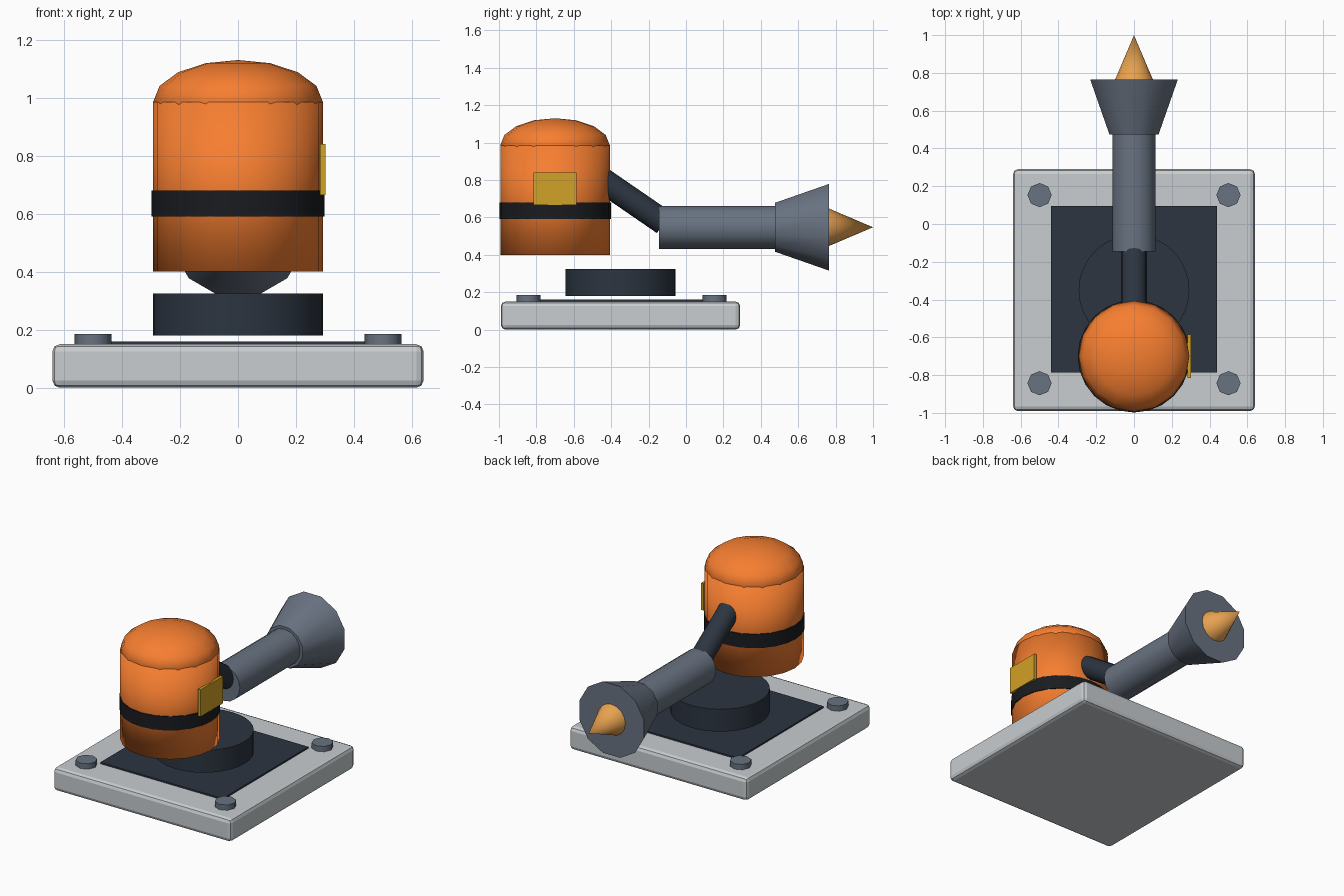
import bpy, bmesh, math
from mathutils import Vector, Matrix

if "Cube" in bpy.data.objects:
    bpy.data.objects.remove(bpy.data.objects["Cube"])


def mat(name, r, g, b):
    m = bpy.data.materials.new(name)
    m.diffuse_color = (r, g, b, 1)
    m.use_nodes = True
    m.node_tree.nodes["Principled BSDF"].inputs["Base Color"].default_value = m.diffuse_color
    return m


LIGHT = mat("light_grey", 0.58, 0.61, 0.63)
SLATE = mat("slate", 0.14, 0.17, 0.22)
DARK = mat("dark_blue", 0.025, 0.035, 0.052)
BLACK = mat("black", 0.01, 0.011, 0.014)
ORANGE = mat("orange", 0.93, 0.21, 0.03)
YELLOW = mat("yellow", 0.64, 0.36, 0.02)
BRASS = mat("brass", 0.8, 0.36, 0.08)


def finish(name, bm, material, angle=None):
    me = bpy.data.meshes.new(name)
    bmesh.ops.recalc_face_normals(bm, faces=bm.faces)
    bm.to_mesh(me)
    bm.free()
    me.materials.append(material)
    ob = bpy.data.objects.new(name, me)
    bpy.context.collection.objects.link(ob)
    if angle is not None:
        bpy.context.view_layer.objects.active = ob
        bpy.ops.object.select_all(action='DESELECT')
        ob.select_set(True)
        bpy.ops.object.shade_smooth_by_angle(angle=math.radians(angle))
    return ob


def rod(name, a, b, r1, r2, sides, material, spin=0, angle=50):
    """Capped cylinder or cone from point a to point b."""
    a, b = Vector(a), Vector(b)
    d = b - a
    m = (Matrix.Translation((a + b) / 2) @ d.to_track_quat('Z', 'Y').to_matrix().to_4x4()
         @ Matrix.Rotation(math.radians(spin), 4, 'Z'))
    bm = bmesh.new()
    bmesh.ops.create_cone(bm, cap_ends=True, segments=sides, radius1=r1, radius2=r2,
                          depth=d.length, matrix=m)
    bmesh.ops.remove_doubles(bm, verts=bm.verts, dist=1e-5)
    return finish(name, bm, material, angle)


def box(name, lo, hi, material, bevel=0):
    lo, hi = Vector(lo), Vector(hi)
    bm = bmesh.new()
    bmesh.ops.create_cube(bm, size=1, matrix=Matrix.Translation((lo + hi) / 2)
                          @ Matrix.Diagonal((*(hi - lo), 1)))
    if bevel:
        bmesh.ops.bevel(bm, geom=bm.edges[:], offset=bevel, segments=2,
                        profile=0.5, affect='EDGES')
    return finish(name, bm, material)


# Base plate, inset panel and corner bolts
box("base_plate", (-0.64, -0.99, 0), (0.64, 0.29, 0.15), LIGHT, 0.025)
box("base_panel", (-0.44, -0.785, 0.14), (0.44, 0.095, 0.16), DARK)
for sx in (-1, 1):
    for sy in (-1, 1):
        x, y = 0.5 * sx, -0.345 + 0.498 * sy
        rod("corner_bolt", (x, y, 0.14), (x, y, 0.185), 0.064, 0.064, 8, SLATE)

# Turntable
rod("turntable", (0, -0.35, 0.18), (0, -0.35, 0.325), 0.293, 0.293, 32, DARK)

# Housing, domed cap, band and side plate
rod("housing", (0, -0.7, 0.4), (0, -0.7, 0.985), 0.293, 0.293, 20, ORANGE, angle=180)
bm = bmesh.new()
bmesh.ops.create_uvsphere(bm, u_segments=16, v_segments=8, radius=1,
                          matrix=Matrix.Translation((0, -0.7, 0.985))
                          @ Matrix.Diagonal((0.293, 0.293, 0.145, 1)))
finish("housing_dome", bm, ORANGE, 180)
rod("housing_band", (0, -0.7, 0.59), (0, -0.7, 0.68), 0.298, 0.298, 24, BLACK)
box("side_plate", (0.283, -0.815, 0.665), (0.301, -0.585, 0.84), YELLOW)

# Arm: slanted link, forearm, flared cuff and pointed tip
Z = 0.547
rod("arm_link", (0, -0.5, 0.835), (0, -0.117, 0.572), 0.068, 0.068, 16, DARK)
rod("forearm", (0, -0.145, Z), (0, 0.485, Z), 0.115, 0.115, 16, SLATE)
rod("flared_cuff", (0, 0.475, Z), (0, 0.765, Z), 0.135, 0.24, 12, SLATE, spin=15)
rod("pointed_tip", (0, 0.76, Z), (0, 1.0, Z), 0.102, 0.0, 16, BRASS)
